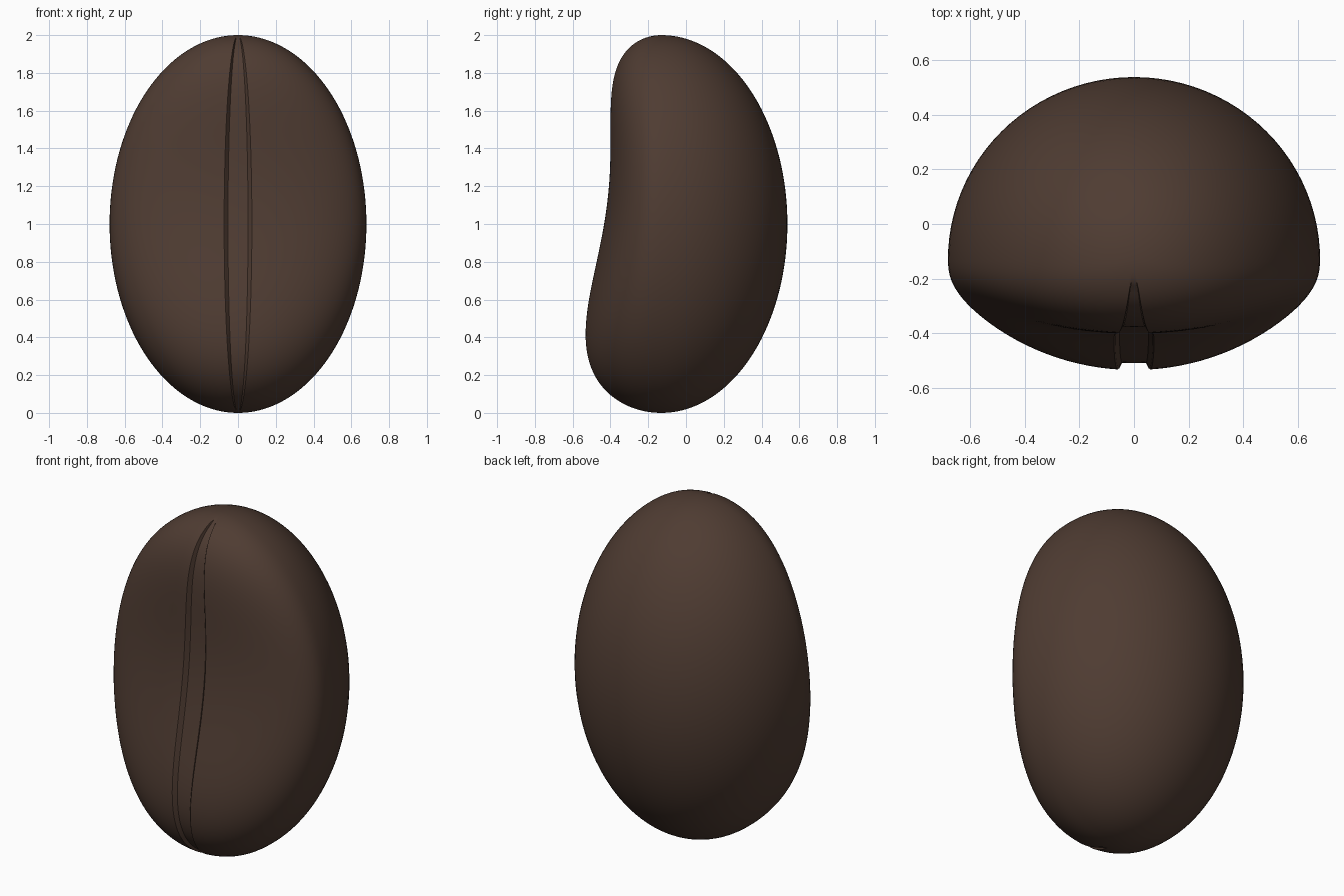
import bpy, bmesh, math

cube = bpy.data.objects.get("Cube")
if cube:
    bpy.data.objects.remove(cube)

WIDTH, BACK, MID_Y = 0.68, 0.667, -0.13
RINGS = 72
# groove section: share of half-width, and depth below the surface
GROOVE = [(0.0, 0.025), (0.04, 0.025), (0.078, 0.025), (0.086, 0.021), (0.1, 0.004), (0.108, 0.0)]


def front_depth(t):
    """Belly depth: dented above the middle, full below it."""
    even = 0.305 + 0.34 * t**2 - 0.05 * t**4
    odd = 0.17 * t - 0.087 * t**3
    return even - odd


def columns():
    """Angles round the bean from the front, with groove depth at each."""
    half = [(math.asin(f), d) for f, d in GROOVE]
    start, steps = half[-1][0], 46
    half += [(start + (math.pi - start) * i / steps, 0.0) for i in range(1, steps + 1)]
    return half + [(-a, d) for a, d in reversed(half[1:-1])]


def surface_point(theta, angle, groove):
    s, t = math.sin(theta), math.cos(theta)
    c = math.cos(angle)
    if c > 0:
        fade = min(1.0, max(0.0, (s - 0.15) / 0.12))
        y = MID_Y - s * front_depth(t) * c**0.84 + groove * fade
    else:
        y = MID_Y - s * BACK * c
    return (WIDTH * s * math.sin(angle), y, 1 + t)


# bean body with the groove built into its front
bm = bmesh.new()
cols = columns()
rings = [[bm.verts.new(surface_point(math.pi * r / RINGS, a, d)) for a, d in cols]
         for r in range(1, RINGS)]
top = bm.verts.new((0, MID_Y, 2))
bottom = bm.verts.new((0, MID_Y, 0))
n = len(cols)
for i in range(n):
    j = (i + 1) % n
    bm.faces.new((top, rings[0][i], rings[0][j]))
    bm.faces.new((bottom, rings[-1][j], rings[-1][i]))
    for upper, lower in zip(rings, rings[1:]):
        bm.faces.new((upper[i], lower[i], lower[j], upper[j]))
bmesh.ops.recalc_face_normals(bm, faces=bm.faces)
mesh = bpy.data.meshes.new("bean_body")
bm.to_mesh(mesh)
bm.free()
bean = bpy.data.objects.new("bean_body", mesh)
bpy.context.collection.objects.link(bean)

# dark roasted brown
brown = bpy.data.materials.new("roasted_brown")
brown.use_nodes = True
colour = (0.078, 0.045, 0.032, 1)
brown.diffuse_color = colour
brown.node_tree.nodes["Principled BSDF"].inputs["Base Color"].default_value = colour
mesh.materials.append(brown)

# smooth skin with crisp groove lips
bpy.ops.object.select_all(action="DESELECT")
bean.select_set(True)
bpy.context.view_layer.objects.active = bean
bpy.ops.object.shade_smooth_by_angle(angle=math.radians(30))
